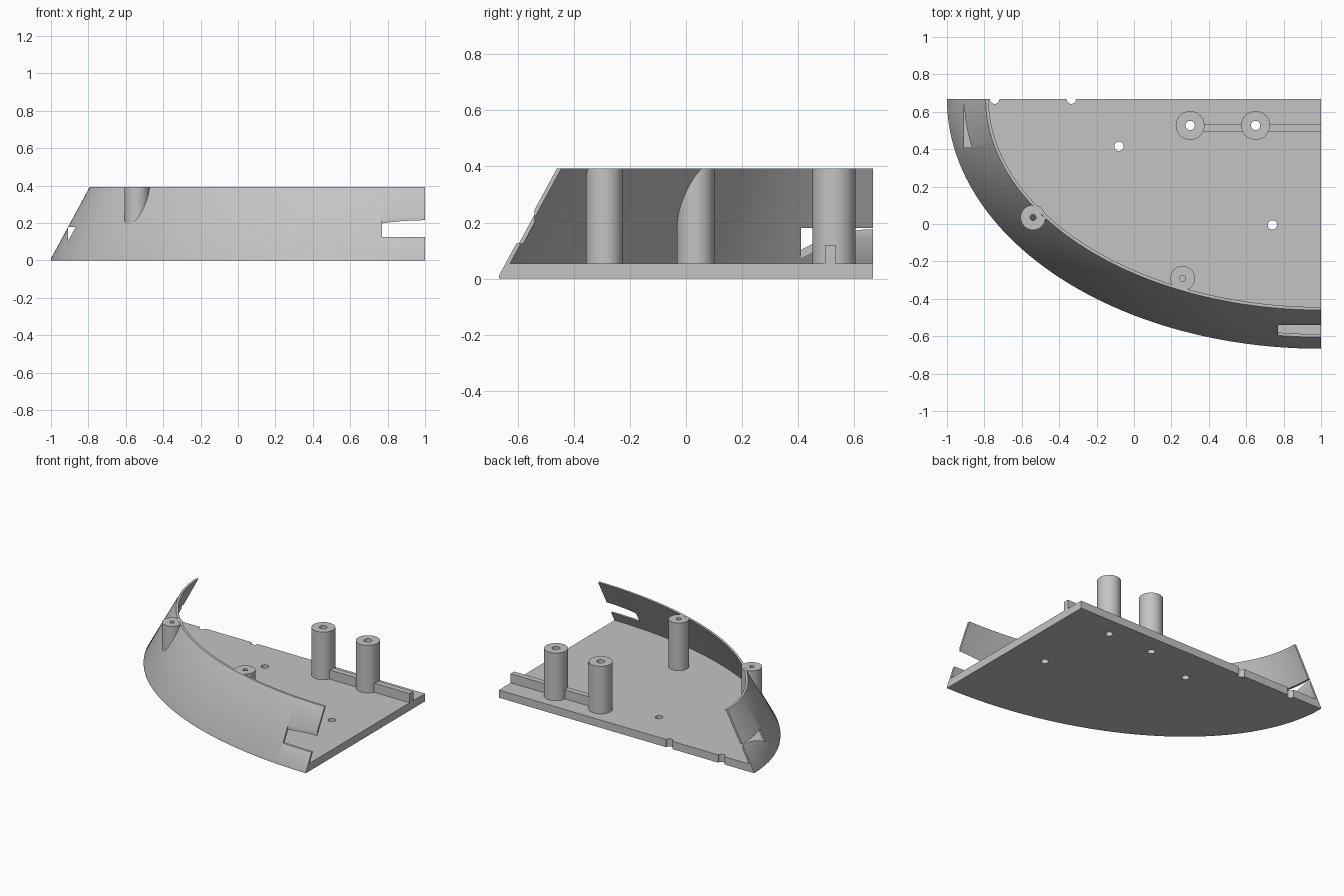
import bpy, bmesh, math

cube = bpy.data.objects.get("Cube")
if cube:
    bpy.data.objects.remove(cube, do_unlink=True)

grey = bpy.data.materials.new("light grey plastic")
grey.use_nodes = True
grey.diffuse_color = (0.55, 0.55, 0.55, 1)
grey.node_tree.nodes["Principled BSDF"].inputs["Base Color"].default_value = grey.diffuse_color

CX, CY = 1.0, 0.667      # inner corner of the quarter ellipse
RX, RY = 2.0, 1.334      # ellipse radii at the base
FLOOR, TOP, LIP, WALL = 0.055, 0.393, 0.01, 0.016
STEPS = 64


def finish(bm, name):
    bmesh.ops.recalc_face_normals(bm, faces=bm.faces)
    mesh = bpy.data.meshes.new(name)
    bm.to_mesh(mesh)
    bm.free()
    obj = bpy.data.objects.new(name, mesh)
    bpy.context.collection.objects.link(obj)
    mesh.materials.append(grey)
    return obj


def box(name, lo, hi):
    bm = bmesh.new()
    bmesh.ops.create_cube(bm, size=1)
    for v in bm.verts:
        v.co = [(a + b) / 2 + c * (b - a) for a, b, c in zip(lo, hi, v.co)]
    return finish(bm, name)


def cylinder(name, x, y, r, z0, z1):
    bm = bmesh.new()
    bmesh.ops.create_cone(bm, cap_ends=True, segments=32, radius1=r, radius2=r, depth=z1 - z0)
    bmesh.ops.translate(bm, verts=bm.verts, vec=(x, y, (z0 + z1) / 2))
    return finish(bm, name)


def cut(target, cutters):
    for c in cutters:
        mod = target.modifiers.new("cut", 'BOOLEAN')
        mod.operation, mod.solver, mod.object = 'DIFFERENCE', 'EXACT', c
    deps = bpy.context.evaluated_depsgraph_get()
    mesh = bpy.data.meshes.new_from_object(target.evaluated_get(deps))
    target.modifiers.clear()
    target.data = mesh
    for c in cutters:
        bpy.data.objects.remove(c, do_unlink=True)


def taper(z):
    return 0.207 * max(0, z - LIP) / (TOP - LIP)


def arc_point(t, inset, z):
    # Point on the base ellipse, moved inward along its normal
    c, s = math.cos(t), math.sin(t)
    nx, ny = c / RX, s / RY
    n = math.hypot(nx, ny)
    return (CX - RX * c + inset * nx / n, CY - RY * s + inset * ny / n, z)


# Floor and leaning rim wall, lofted as one solid
profile = [(0, 0), (0, LIP), (taper(TOP), TOP),
           (taper(TOP) + WALL, TOP), (taper(FLOOR) + WALL, FLOOR)]
bm = bmesh.new()
rows = [[bm.verts.new(arc_point(i / STEPS * math.pi / 2, d, z)) for d, z in profile]
        for i in range(STEPS + 1)]
low = bm.verts.new((CX, CY, 0))
high = bm.verts.new((CX, CY, FLOOR))
for a, b in zip(rows, rows[1:]):
    for j in range(len(profile) - 1):
        bm.faces.new((a[j], a[j + 1], b[j + 1], b[j]))
bm.faces.new([r[0] for r in rows] + [low])
bm.faces.new([r[-1] for r in rows] + [high])
for end in (rows[0], rows[-1]):
    bm.faces.new(end + [high, low])
shell = finish(bm, "tray_shell")

# Floor holes, edge half-holes and the two wall slots
holes = [(-0.08, 0.415), (0.74, -0.005), (0.30, 0.527), (0.65, 0.527),
         (-0.745, CY), (-0.335, CY)]
cutters = [cylinder("hole_cutter", x, y, 0.025, -0.1, 0.1) for x, y in holes]
cutters.append(box("front_slot_cutter", (0.77, -0.75, 0.125), (1.1, -0.54, 0.3)))
cutters.append(box("side_slot_cutter", (-0.91, 0.41, 0.062), (-0.8, 0.8, 0.18)))
cut(shell, cutters)
parts = [shell]


# Hollow screw posts
def post(name, x, y, r, bore, bottom):
    obj = cylinder(name, x, y, r, FLOOR - 0.002, TOP - 0.001)
    cut(obj, [cylinder("bore_cutter", x, y, bore, bottom, TOP + 0.1)])
    parts.append(obj)


post("back_post_inner", 0.30, 0.527, 0.077, 0.025, 0)
post("back_post_outer", 0.65, 0.527, 0.077, 0.025, 0)
post("side_wall_post", -0.54, 0.035, 0.067, 0.016, 0.1)
post("front_wall_post", 0.26, -0.29, 0.066, 0.016, 0.1)

# Low rib joining the back posts and running to the edge
for name, x0, x1 in (("rib_between_posts", 0.36, 0.59), ("rib_to_edge", 0.71, CX)):
    parts.append(box(name, (x0, 0.495, FLOOR - 0.002), (x1, 0.535, 0.12)))

bpy.ops.object.select_all(action='DESELECT')
for p in parts:
    p.select_set(True)
bpy.context.view_layer.objects.active = shell
bpy.ops.object.shade_smooth_by_angle(angle=math.radians(30))
